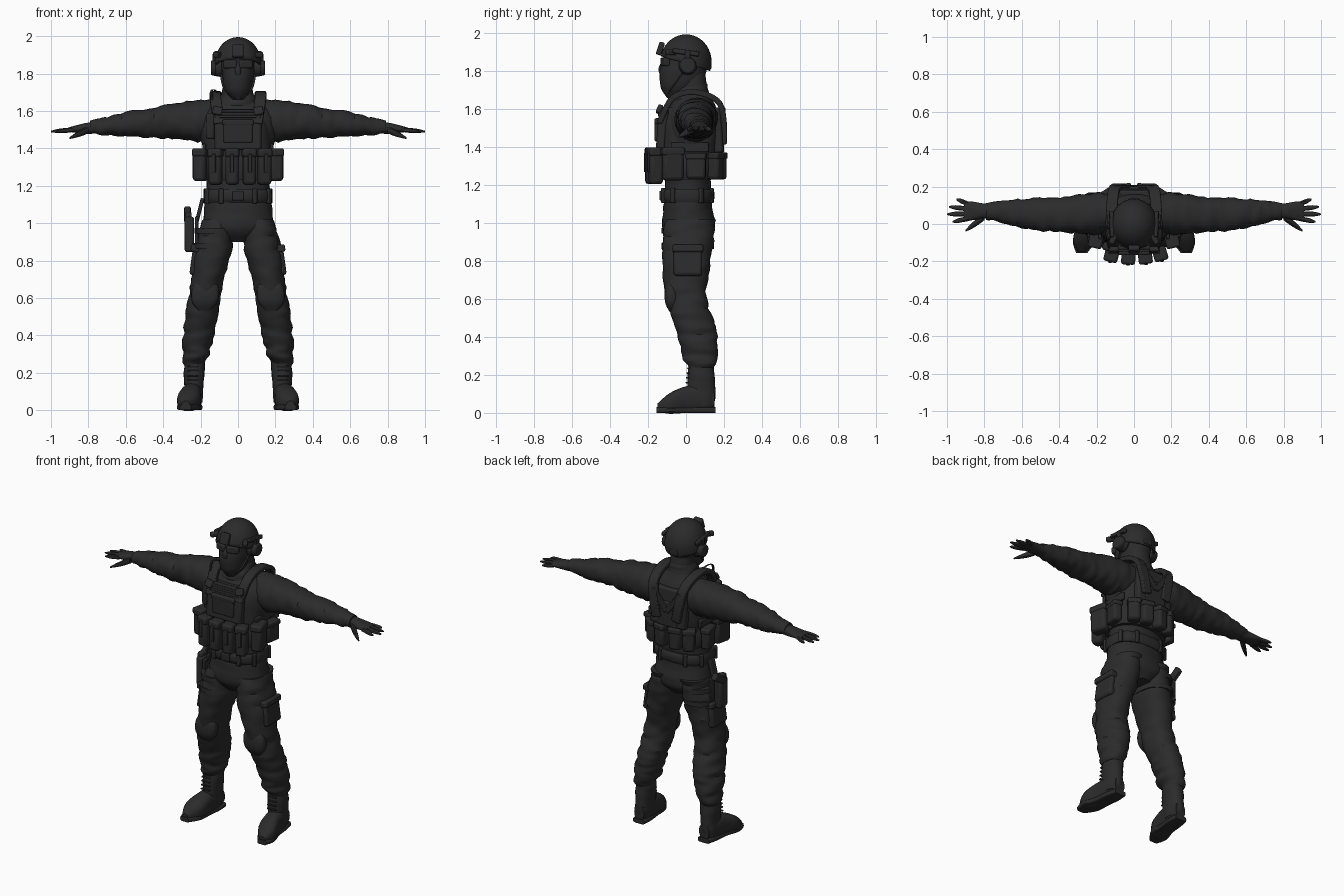
import bpy, bmesh, math
from mathutils import Vector, Matrix, noise

cube = bpy.data.objects.get("Cube")
if cube:
    bpy.data.objects.remove(cube, do_unlink=True)

mat = bpy.data.materials.new("charcoal_black")
mat.use_nodes = True
COLOUR = (0.024, 0.024, 0.024, 1)
mat.diffuse_color = COLOUR
mat.node_tree.nodes["Principled BSDF"].inputs["Base Color"].default_value = COLOUR
parts = []


def finish(name, bm, mirror=False, bevel=0):
    """Turn a bmesh into a named part, optionally mirrored and bevelled."""
    bmesh.ops.recalc_face_normals(bm, faces=bm.faces)
    mesh = bpy.data.meshes.new(name)
    bm.to_mesh(mesh)
    bm.free()
    mesh.materials.append(mat)
    part = bpy.data.objects.new(name, mesh)
    bpy.context.collection.objects.link(part)
    if bevel:
        modifier = part.modifiers.new("soft_edges", "BEVEL")
        modifier.width, modifier.segments = bevel, 2
    if mirror:
        part.modifiers.new("other_side", "MIRROR")
    parts.append(part)
    return part


def skin(bm, rings):
    """Bridge rings of points and cap both ends."""
    rows = [[bm.verts.new(point) for point in ring] for ring in rings]
    count = len(rows[0])
    for low, high in zip(rows, rows[1:]):
        for i in range(count):
            j = (i + 1) % count
            bm.faces.new((low[i], low[j], high[j], high[i]))
    bm.faces.new(rows[0])
    bm.faces.new(rows[-1])


def sample(keys, t):
    """Smooth curve through evenly spaced numbers or vectors, t from 0 to 1."""
    last = len(keys) - 1
    i = min(int(t * last), last - 1)
    t = t * last - i
    a, b, c, d = (keys[max(0, min(last, i + k))] for k in (-1, 0, 1, 2))
    return (b + (c - a) * (t / 2) + (a - b * 2.5 + c * 2 - d / 2) * (t * t)
            + ((b - c) * 1.5 + (d - a) / 2) * t ** 3)


def loft(name, joints, widths, depths, axis="z", sides=24, steps=16, power=2.2, folds=0, mirror=False):
    """Rounded sections along a path of joints; folds adds cloth creases."""
    joints = [Vector(joint) for joint in joints]
    across = Vector((0, 1, 0)) if axis == "x" else Vector((1, 0, 0))
    along = Vector((0, 1, 0)) if axis == "z" else Vector((0, 0, 1))
    crease = Vector((30, 9, 14)) if axis == "x" else Vector((9, 9, 30))
    rings = []
    for step in range(steps + 1):
        t = step / steps
        centre, width, depth = sample(joints, t), sample(widths, t), sample(depths, t)
        ring = []
        for side in range(sides):
            angle = math.tau * side / sides
            c, s = math.cos(angle), math.sin(angle)
            offset = across * width * math.copysign(abs(c) ** (2 / power), c)
            offset += along * depth * math.copysign(abs(s) ** (2 / power), s)
            ripple = folds * noise.noise((centre + offset) * crease)
            ring.append(centre + offset + offset.normalized() * ripple)
        rings.append(ring)
    bm = bmesh.new()
    skin(bm, rings)
    return finish(name, bm, mirror)


def box(name, loc, size, turn=0, tilt=0, lean=0, mirror=False):
    """Soft-edged box; turn is about z, tilt about x and lean about y, in degrees."""
    matrix = Matrix.Translation(loc)
    for angle, axis in ((turn, "Z"), (lean, "Y"), (tilt, "X")):
        matrix = matrix @ Matrix.Rotation(math.radians(angle), 4, axis)
    bm = bmesh.new()
    bmesh.ops.create_cube(bm, size=1, matrix=matrix @ Matrix.Diagonal((*size, 1)))
    return finish(name, bm, mirror, min(size) / 4)


def pouch(name, loc, size, turn=0, lean=0, mirror=False):
    """Pouch with a slightly larger flap over its top quarter."""
    x, y, z = loc
    width, depth, height = size
    box(name, loc, size, turn=turn, lean=lean, mirror=mirror)
    box(name + "_flap", (x, y, z + height * .4), (width * 1.08, depth * 1.08, height / 4),
        turn=turn, lean=lean, mirror=mirror)


def strap(name, points, width, thick, mirror=False):
    """Flat webbing following points over the body, lying across x."""
    points = [Vector(point) for point in points]
    count = len(points) * 4
    path = [sample(points, i / count) for i in range(count + 1)]
    rings = []
    for i, point in enumerate(path):
        ahead = (path[min(i + 1, count)] - path[max(i - 1, 0)]).normalized()
        out = ahead.cross(Vector((1, 0, 0))).normalized() * thick / 2
        side = out.cross(ahead).normalized() * width / 2
        rings.append([point + side + out, point - side + out, point - side - out, point + side - out])
    bm = bmesh.new()
    skin(bm, rings)
    return finish(name, bm, mirror, thick / 5)


def disc(name, loc, radius, depth):
    """Mirrored cylinder whose axis runs along x."""
    bm = bmesh.new()
    matrix = Matrix.Translation(loc) @ Matrix.Rotation(math.pi / 2, 4, "Y")
    bmesh.ops.create_cone(bm, cap_ends=True, segments=20, radius1=radius, radius2=radius * .85,
                          depth=depth, matrix=matrix)
    return finish(name, bm, True, depth / 5)


# Torso, neck and collar
loft("torso", [(0, .02, .9), (0, .01, 1.2), (0, .04, 1.69)], (.06, .18, .18, .17, .18, .21, .08),
     (.09, .14, .13, .12, .13, .14, .08), sides=32, steps=32, folds=.006)
loft("neck", [(0, .04, 1.64), (0, .03, 1.8)], (.08, .07), (.08, .07))
loft("collar", [(0, .02, 1.63), (0, .03, 1.74)], (.12, .1, .08, .07), (.1, .1, .09, .08), folds=.01)

# Sleeves and gloves
loft("sleeve", [(.1, .06, 1.55), (.45, .05, 1.54), (.79, .07, 1.51)], (.1, .11, .1, .09, .08, .06, .04),
     (.1, .11, .1, .08, .07, .05, .03), axis="x", steps=40, folds=.012, mirror=True)
loft("glove_palm", [(.76, .07, 1.51), (.91, .07, 1.5)], (.04, .04, .05, .05), (.03, .03, .02, .01),
     axis="x", mirror=True)
fingers = {"index_finger": .97, "middle_finger": 1, "ring_finger": .99, "little_finger": .95}
for i, (name, reach) in enumerate(fingers.items()):
    root = .03 + .025 * i
    tip = root + (i - 1.2) * .015
    loft(name, [(.88, root, 1.5), (reach, tip, 1.49)], (.013, .013, .012, .004), (.013, .013, .011, .004),
         axis="x", sides=10, steps=8, mirror=True)
loft("thumb", [(.8, .04, 1.5), (.9, -.035, 1.455)], (.02, .02, .015, .005), (.02, .02, .013, .005),
     axis="x", sides=10, steps=8, mirror=True)

# Trousers with knee pads and thigh pockets
loft("trouser_leg", [(.1, .02, 1.02), (.17, 0, .66), (.21, .06, .4), (.235, .08, .24)],
     (.09, .1, .085, .09, .08, .07, .05), (.13, .135, .11, .105, .105, .095, .07),
     steps=48, folds=.014, mirror=True)
loft("knee_pad", [(.18, -.075, .53), (.17, -.075, .71)], (.03, .07, .07, .03), (.01, .035, .035, .01),
     power=2.8, mirror=True)
pouch("cargo_pocket", (.22, .01, .8), (.06, .15, .16), lean=-8, mirror=True)

# Boots
loft("boot_shaft", [(.24, .08, .04), (.23, .08, .28)], (.05, .05, .055, .05), (.07, .075, .07, .065),
     folds=.004, mirror=True)
loft("boot_foot", [(.235, .15, .07), (.25, 0, .07), (.28, -.15, .03)], (.035, .05, .055, .06, .02),
     (.045, .07, .07, .055, .02), axis="y", power=2.6, mirror=True)
loft("boot_sole", [(.235, .155, .015), (.25, 0, .015), (.28, -.155, .015)], (.04, .05, .05, .06, .03),
     (.015, .015), axis="y", power=5, mirror=True)
for i in range(4):
    box("boot_lace", (.24, .005 + i * .003, .16 + i * .025), (.06, .015, .008), mirror=True)

# Masked face and goggles
loft("masked_face", [(0, -.06, 1.66), (0, -.02, 1.78), (0, 0, 1.91)], (.03, .07, .085, .09, .09),
     (.04, .09, .12, .12, .1), folds=.004)
loft("nose_ridge", [(0, -.12, 1.77), (0, -.12, 1.85)], (.01, .02, .01), (.01, .025, .01), sides=12)
box("goggle_lens", (.04, -.11, 1.85), (.075, .035, .045), turn=18, mirror=True)

# Helmet dome cut along a line that drops toward the nape
bm = bmesh.new()
dome = Matrix.Translation((0, 0, 1.85)) @ Matrix.Diagonal((.12, .13, .14, 1))
bmesh.ops.create_uvsphere(bm, u_segments=32, v_segments=20, radius=1, matrix=dome)
bmesh.ops.bisect_plane(bm, geom=bm.verts[:] + bm.edges[:] + bm.faces[:], plane_co=(0, 0, 1.84),
                       plane_no=(0, -.3, -1), clear_outer=True)
helmet = finish("helmet_shell", bm)
shell = helmet.modifiers.new("thickness", "SOLIDIFY")
shell.thickness, shell.offset = .01, 0

# Helmet fittings and headset
box("night_vision_mount", (0, -.135, 1.92), (.06, .03, .07), tilt=-18)
box("helmet_rail", (.12, 0, 1.9), (.02, .14, .025), tilt=-8, lean=-12, mirror=True)
box("helmet_light", (.11, -.08, 1.9), (.03, .06, .03), turn=30, mirror=True)
box("rear_dial", (0, .125, 1.83), (.06, .02, .035))
disc("ear_cushion", (.105, .01, 1.83), .05, .04)
disc("ear_cup", (.13, .01, 1.83), .045, .03)
box("headset_arm", (.125, .01, 1.88), (.02, .03, .06), mirror=True)
strap("chin_strap", [(.09, -.01, 1.8), (.07, -.07, 1.72), (.01, -.1, 1.67)], .016, .008, mirror=True)

# Plate carrier
loft("vest", [(0, .015, 1.33), (0, .03, 1.61)], (.175, .18, .17, .12), (.14, .15, .155, .14),
     sides=32, power=3, folds=.003)
box("front_plate", (0, -.125, 1.5), (.25, .05, .22), tilt=-5)
pouch("chest_pouch", (0, -.15, 1.49), (.155, .03, .12))
for z in (1.57, 1.6):
    box("chest_webbing", (0, -.14, z), (.2, .015, .015), tilt=-8)
box("back_plate", (0, .165, 1.49), (.25, .05, .24), tilt=4)
box("back_panel", (0, .185, 1.45), (.15, .03, .16))
strap("shoulder_strap", [(.1, -.14, 1.53), (.12, -.07, 1.66), (.12, .05, 1.69), (.11, .17, 1.64),
                         (.09, .2, 1.53), (.07, .2, 1.42)], .06, .03, mirror=True)
box("strap_buckle", (.11, -.14, 1.6), (.05, .025, .045), tilt=-25, lean=-12, mirror=True)
strap("cross_strap", [(.1, .2, 1.6), (0, .2, 1.47)], .035, .015, mirror=True)
box("side_strap", (.18, .02, 1.4), (.02, .2, .05), mirror=True)
box("radio", (-.145, -.12, 1.52), (.045, .045, .14), turn=-20)
loft("radio_cable", [(-.13, -.1, 1.58), (-.14, -.07, 1.71), (-.1, 0, 1.69)], (.007, .007), (.007, .007), sides=8)

# Pouch belt and its pouches, which fan out around the waist
loft("pouch_belt", [(0, .01, 1.23), (0, .01, 1.36)], (.18, .19, .19, .18), (.14, .145, .145, .14),
     sides=32, power=2.6)
for x in (-.12, -.03, .06, .14):
    y = x * x - .18
    pouch("magazine_pouch", (x, y, 1.3), (.07, .07, .19), turn=x * 120)
    box("magazine_tab", (x * 1.07, y - .035, 1.32), (.02, .015, .1), turn=x * 120)
pouch("side_pouch", (.2, -.07, 1.31), (.07, .11, .17), turn=12, mirror=True)
pouch("hip_pouch", (.2, .055, 1.3), (.055, .1, .13), turn=-10, mirror=True)
for x in (.05, .13):
    pouch("rear_pouch", (x, .18 - x * x * 1.5, 1.3), (.075, .07, .14), turn=x * -250, mirror=True)

# Trouser belt
loft("trouser_belt", [(0, .01, 1.11), (0, .01, 1.18)], (.18, .185, .185, .18), (.13, .14, .14, .13),
     sides=32, power=2.5)
box("belt_buckle", (0, -.13, 1.145), (.06, .02, .05))
for x, y, turn in ((.09, -.12, 12), (.165, -.07, 50), (.17, .08, -45), (.09, .135, -15)):
    box("belt_keeper", (x, y, 1.145), (.025, .02, .08), turn=turn, mirror=True)

# Thigh holster and sidearm on the right leg
box("holster_backing", (-.22, .01, .95), (.02, .11, .17))
box("holster_body", (-.26, .01, .94), (.05, .08, .19))
box("pistol_slide", (-.265, .01, 1.03), (.035, .06, .06))
box("pistol_grip", (-.27, .05, 1.045), (.035, .11, .045), tilt=32)
box("holster_hanger", (-.205, .01, 1.07), (.02, .05, .13), lean=14)
for x, z in ((-.125, .96), (-.135, .88)):
    loft("thigh_strap", [(x, .01, z - .015), (x, .01, z + .015)], (.108, .108), (.138, .138), steps=1)

# Smooth shading with crisp edges
bpy.ops.object.select_all(action="DESELECT")
for part in parts:
    part.select_set(True)
bpy.context.view_layer.objects.active = parts[0]
bpy.ops.object.shade_smooth_by_angle(angle=math.radians(35))
